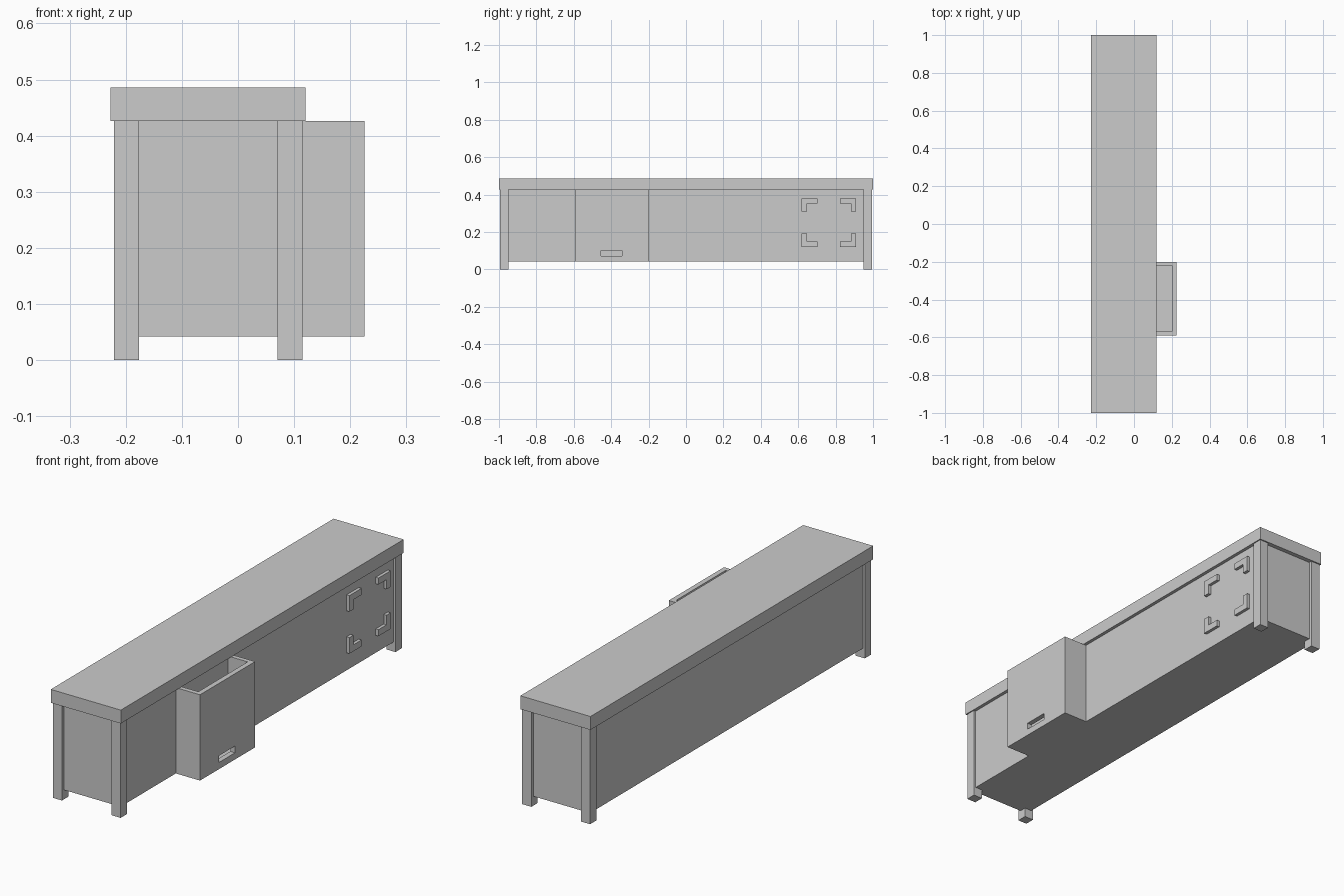
import bpy
import bmesh

if "Cube" in bpy.data.objects:
    bpy.data.objects.remove(bpy.data.objects["Cube"], do_unlink=True)

# Single plain finish
grey = bpy.data.materials.new("light_grey")
grey.use_nodes = True
grey.diffuse_color = (0.6, 0.6, 0.6, 1)
grey.node_tree.nodes["Principled BSDF"].inputs["Base Color"].default_value = (0.6, 0.6, 0.6, 1)


def finish(name, bm):
    bmesh.ops.recalc_face_normals(bm, faces=bm.faces)
    mesh = bpy.data.meshes.new(name)
    bm.to_mesh(mesh)
    bm.free()
    mesh.materials.append(grey)
    obj = bpy.data.objects.new(name, mesh)
    bpy.context.collection.objects.link(obj)
    return obj


def box(name, xs, ys, zs):
    bm = bmesh.new()
    bmesh.ops.create_cube(bm, size=1)
    for v in bm.verts:
        v.co = [r[0] if c < 0 else r[1] for c, r in zip(v.co, (xs, ys, zs))]
    return finish(name, bm)


def cut(obj, cutter):
    mod = obj.modifiers.new("cut", 'BOOLEAN')
    mod.operation = 'DIFFERENCE'
    mod.solver = 'EXACT'
    mod.object = cutter
    bpy.context.view_layer.objects.active = obj
    bpy.ops.object.modifier_apply(modifier=mod.name)
    bpy.data.objects.remove(cutter, do_unlink=True)


TOP_Z, BASE_Z = 0.426, 0.042

# Worktop and recessed cabinet body
box("worktop", (-0.227, 0.12), (-1, 1), (TOP_Z, 0.486))
box("cabinet_body", (-0.211, 0.105), (-0.98, 0.98), (BASE_Z, TOP_Z))

# Four corner legs
for side, xs in (("right", (-0.221, -0.176)), ("left", (0.07, 0.115))):
    box("front_leg_" + side, xs, (-0.994, -0.949), (0, TOP_Z))
    box("back_leg_" + side, xs, (0.949, 0.994), (0, TOP_Z))

# Open drawer, hollowed out, with a slot for a handle
drawer = box("drawer", (0.1, 0.225), (-0.59, -0.2), (BASE_Z, TOP_Z))
cut(drawer, box("cavity_cutter", (0.05, 0.202), (-0.569, -0.22), (0.063, 0.5)))
cut(drawer, box("slot_cutter", (0.19, 0.25), (-0.455, -0.343), (0.072, 0.102)))

# Raised corner brackets, an L profile mirrored about the square's centre
CENTRE_Y, CENTRE_Z = 0.764, 0.25
HALF_Y, HALF_Z, ARM_Y, ARM_Z, THICK = 0.146, 0.13, 0.086, 0.072, 0.029
L_PROFILE = [(HALF_Y, HALF_Z), (HALF_Y - ARM_Y, HALF_Z),
             (HALF_Y - ARM_Y, HALF_Z - THICK), (HALF_Y - THICK, HALF_Z - THICK),
             (HALF_Y - THICK, HALF_Z - ARM_Z), (HALF_Y, HALF_Z - ARM_Z)]
for v_name, sz in (("upper", 1), ("lower", -1)):
    for h_name, sy in (("front", -1), ("back", 1)):
        bm = bmesh.new()
        face = bm.faces.new([bm.verts.new((0.104, CENTRE_Y + sy * y, CENTRE_Z + sz * z))
                             for y, z in L_PROFILE])
        new = bmesh.ops.extrude_face_region(bm, geom=[face])["geom"]
        for v in new:
            if isinstance(v, bmesh.types.BMVert):
                v.co.x = 0.119
        finish(f"{v_name}_{h_name}_bracket", bm)
